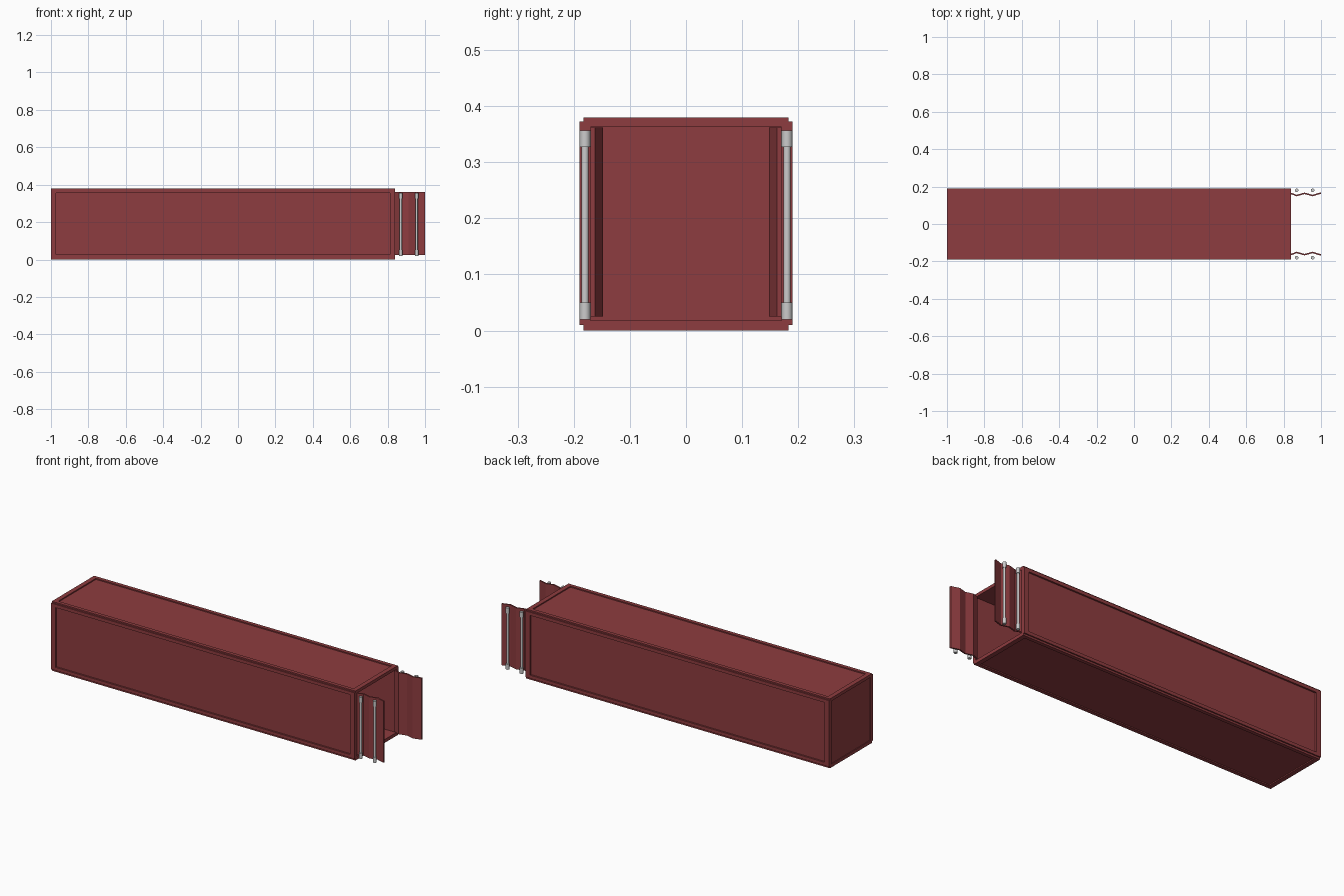
import bpy, bmesh
from mathutils import Vector

if "Cube" in bpy.data.objects:
    bpy.data.objects.remove(bpy.data.objects["Cube"])

red = bpy.data.materials.new("painted_red")
red.diffuse_color = (0.27, 0.045, 0.05, 1)
red.use_nodes = True
red.node_tree.nodes["Principled BSDF"].inputs["Base Color"].default_value = red.diffuse_color

X0, X1 = -1.0, 0.84


def add_boxes(name, boxes):
    """One object made of axis-aligned boxes given as (x0, x1, y0, y1, z0, z1)."""
    bm = bmesh.new()
    for x0, x1, y0, y1, z0, z1 in boxes:
        verts = bmesh.ops.create_cube(bm, size=1)["verts"]
        size = Vector((x1 - x0, y1 - y0, z1 - z0))
        mid = Vector((x0 + x1, y0 + y1, z0 + z1)) / 2
        for v in verts:
            v.co = Vector(a * b for a, b in zip(v.co, size)) + mid
    mesh = bpy.data.meshes.new(name)
    bm.to_mesh(mesh)
    bm.free()
    mesh.materials.append(red)
    obj = bpy.data.objects.new(name, mesh)
    bpy.context.collection.objects.link(obj)
    return obj


def rod(name, x, y, z0, z1, r):
    bpy.ops.mesh.primitive_cylinder_add(vertices=16, radius=r, depth=z1 - z0,
                                        location=(x, y, (z0 + z1) / 2))
    obj = bpy.context.object
    obj.name = name
    bpy.ops.object.shade_smooth_by_angle()


def zigzag_door(name, side):
    """Corrugated sheet: folded profile in plan, given thickness and height."""
    profile = [(0.835, 0.165), (0.87, 0.152), (0.912, 0.164), (0.955, 0.152), (1.0, 0.166)]
    t, z0, z1 = 0.004, 0.025, 0.362
    outline = [(x, y + t) for x, y in profile] + [(x, y - t) for x, y in reversed(profile)]
    bm = bmesh.new()
    face = bm.faces.new([bm.verts.new((x, side * y, z0)) for x, y in outline])
    top = bmesh.ops.extrude_face_region(bm, geom=[face])["geom"]
    for v in top:
        if isinstance(v, bmesh.types.BMVert):
            v.co.z = z1
    bmesh.ops.recalc_face_normals(bm, faces=bm.faces)
    mesh = bpy.data.meshes.new(name)
    bm.to_mesh(mesh)
    bm.free()
    mesh.materials.append(red)
    bpy.context.collection.objects.link(bpy.data.objects.new(name, mesh))


# Floor and closed end wall
add_boxes("floor", [(X0, X1, -0.17, 0.17, 0.006, 0.018)])
add_boxes("end_wall", [(X0 + 0.004, X0 + 0.02, -0.175, 0.175, 0.012, 0.368)])

# Roof panel, recessed inside its frame
add_boxes("roof_panel", [(X0 + 0.01, X1 - 0.01, -0.175, 0.175, 0.363, 0.374)])

# Roof and floor frames
for name, z0, z1 in (("roof_frame", 0.363, 0.38), ("floor_frame", 0.0, 0.018)):
    add_boxes(name, [
        (X0, X1, 0.163, 0.183, z0, z1),
        (X0, X1, -0.183, -0.163, z0, z1),
        (X0, X0 + 0.025, -0.163, 0.163, z0, z1),
        (X1 - 0.025, X1, -0.163, 0.163, z0, z1)])

for label, s in (("front", -1), ("back", 1)):
    # Side panel with a raised frame around it
    y0, y1 = sorted((s * 0.17, s * 0.19))
    p0, p1 = sorted((s * 0.17, s * 0.181))
    add_boxes(label + "_side_panel", [(X0 + 0.01, X1 - 0.01, p0, p1, 0.015, 0.366)])
    add_boxes(label + "_side_frame", [
        (X0, X1, y0, y1, 0.01, 0.028),
        (X0, X1, y0, y1, 0.355, 0.373),
        (X0, X0 + 0.028, y0, y1, 0.028, 0.355),
        (X1 - 0.028, X1, y0, y1, 0.028, 0.355)])

    # Opened door with two locking bars and their end brackets
    zigzag_door(label + "_door", s)
    for i, x in enumerate((0.87, 0.955)):
        rod(f"{label}_lock_bar_{i}", x, s * 0.18, 0.03, 0.35, 0.0065)
        rod(f"{label}_lower_bracket_{i}", x, s * 0.18, 0.02, 0.05, 0.0095)
        rod(f"{label}_upper_bracket_{i}", x, s * 0.18, 0.327, 0.357, 0.0095)
